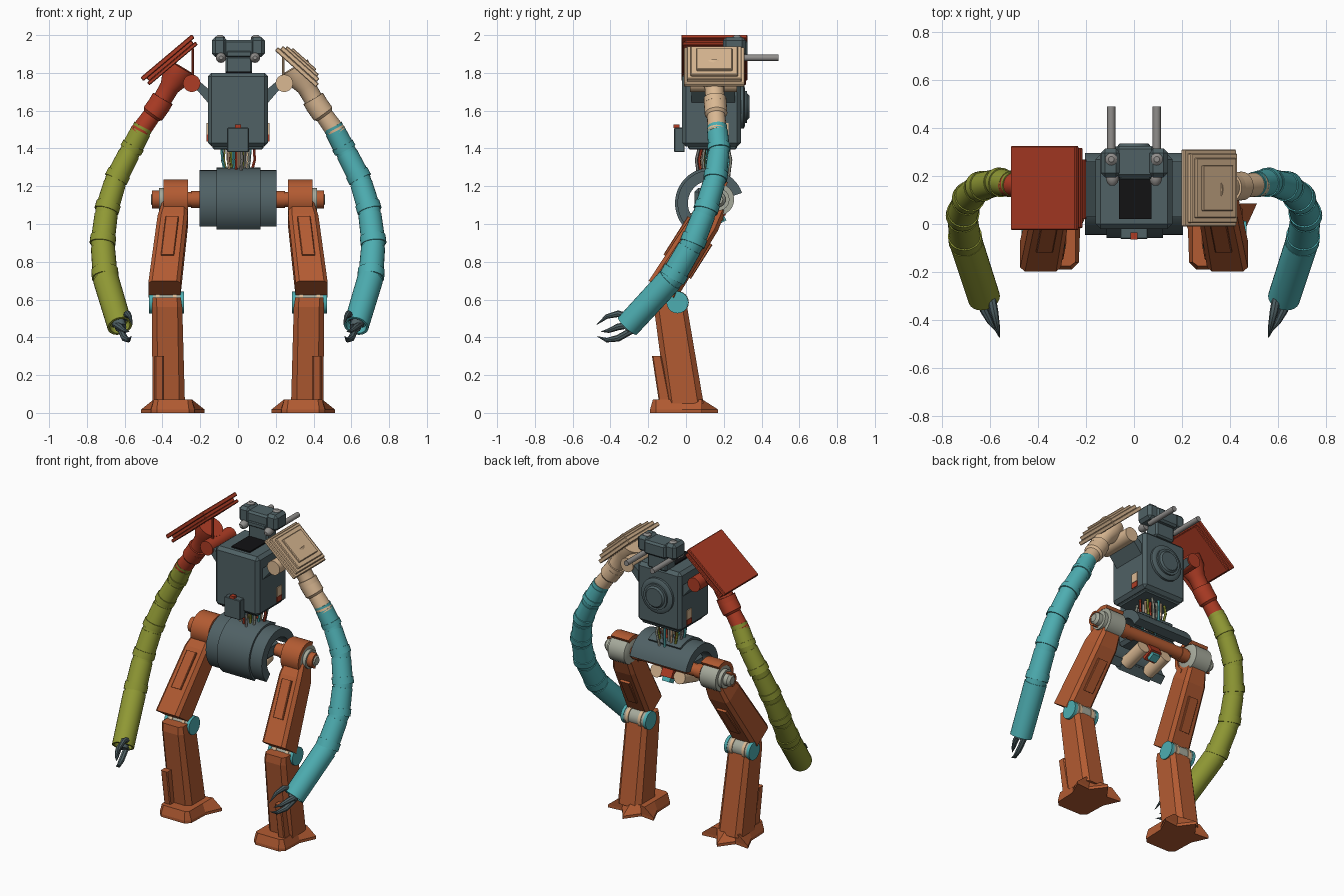
import bpy, bmesh, math, random
from mathutils import Vector, Euler

cube = bpy.data.objects.get("Cube")
if cube:
    bpy.data.objects.remove(cube)
random.seed(4)


def material(name, *rgb):
    m = bpy.data.materials.new(name)
    m.use_nodes = True
    m.diffuse_color = (*rgb, 1)
    m.node_tree.nodes["Principled BSDF"].inputs["Base Color"].default_value = (*rgb, 1)
    return m


SLATE = material("slate", .08, .12, .13)
RED = material("red", .42, .045, .018)
ORANGE = material("burnt orange", .45, .105, .032)
OLIVE = material("olive", .28, .32, .035)
CYAN = material("cyan", .075, .42, .44)
BEIGE = material("beige", .70, .48, .29)
GREY = material("grey", .28, .27, .26)
PALE = material("pale grey green", .38, .40, .33)
BLACK = material("black", .006, .006, .007)


def finish(name, bm, mat, smooth=False):
    bmesh.ops.recalc_face_normals(bm, faces=bm.faces)
    mesh = bpy.data.meshes.new(name)
    bm.to_mesh(mesh)
    bm.free()
    mesh.materials.append(mat)
    ob = bpy.data.objects.new(name, mesh)
    bpy.context.collection.objects.link(ob)
    if smooth:
        bpy.ops.object.select_all(action='DESELECT')
        ob.select_set(True)
        bpy.context.view_layer.objects.active = ob
        bpy.ops.object.shade_smooth_by_angle(angle=math.radians(35))
    return ob


def loft(name, rings, mat, smooth=False):
    """Skin a list of equal rings and cap both ends."""
    bm = bmesh.new()
    rows = [[bm.verts.new(p) for p in ring] for ring in rings]
    n = len(rows[0])
    for a, b in zip(rows, rows[1:]):
        for i in range(n):
            j = (i + 1) % n
            bm.faces.new((a[i], a[j], b[j], b[i]))
    bm.faces.new(rows[0])
    bm.faces.new(rows[-1])
    return finish(name, bm, mat, smooth)


def tube(name, stations, mat, n=20):
    """Round body through (point, radius) stations."""
    pts = [Vector(p) for p, r in stations]
    whole = pts[-1] - pts[0]
    ref = Vector((0, 0, 1)) if abs(whole.x) > abs(whole.z) else Vector((1, 0, 0))
    rings = []
    for i, (p, r) in enumerate(stations):
        t = pts[min(i + 1, len(pts) - 1)] - pts[max(i - 1, 0)]
        t = (t if t.length > 1e-5 else whole).normalized()
        u = ref.cross(t).normalized()
        v = t.cross(u)
        rings.append([pts[i] + r * (math.cos(a) * u + math.sin(a) * v)
                      for a in (2 * math.pi * k / n for k in range(n))])
    return loft(name, rings, mat, True)


def turned(name, a, b, profile, mat, n=24):
    """Round body from a to b with (fraction, radius) profile."""
    a, b = Vector(a), Vector(b)
    t = (b - a).normalized()
    u = (Vector((0, 0, 1)) if abs(t.x) > .7 else Vector((1, 0, 0))).cross(t).normalized()
    v = t.cross(u)
    rings = [[a.lerp(b, f) + r * (math.cos(k * math.tau / n) * u + math.sin(k * math.tau / n) * v)
              for k in range(n)] for f, r in profile]
    return loft(name, rings, mat, True)


def cyl(name, a, b, r, mat, n=24):
    return turned(name, a, b, [(0, r), (1, r)], mat, n)


def box(name, centre, size, mat, rot=(0, 0, 0), bevel=0.0):
    bm = bmesh.new()
    bmesh.ops.create_cube(bm, size=1)
    bmesh.ops.scale(bm, vec=size, verts=bm.verts)
    if bevel:
        bmesh.ops.bevel(bm, geom=bm.edges[:], offset=bevel, segments=1, affect='EDGES')
    bmesh.ops.rotate(bm, matrix=Euler(rot).to_matrix(), verts=bm.verts)
    bmesh.ops.translate(bm, vec=centre, verts=bm.verts)
    return finish(name, bm, mat)


def cut_rect(c, v, hx, hy, cut):
    """Rectangle ring with cut corners, spanned by x and v."""
    c, u, v = Vector(c), Vector((1, 0, 0)), Vector(v).normalized()
    flat = []
    for sx, sy in ((1, 1), (-1, 1), (-1, -1), (1, -1)):
        pair = [(sx * hx, sy * (hy - cut)), (sx * (hx - cut), sy * hy)]
        flat += pair if sx * sy > 0 else pair[::-1]
    return [c + u * x + v * y for x, y in flat]


def shell(name, x0, x1, y, z, r_out, r_in, start, end, mat, n=20):
    """Curved cover round an x axis; angle 0 points to the back, 90 up."""
    rings = []
    for k in range(n + 1):
        a = math.radians(start + (end - start) * k / n)
        d = Vector((0, math.cos(a), math.sin(a)))
        o = Vector((0, y, z))
        rings.append([o + d * r + Vector((x, 0, 0))
                      for r, x in ((r_out, x0), (r_out, x1), (r_in, x1), (r_in, x0))])
    return loft(name, rings, mat, True)


# Torso with front box, back drum and display
box("torso", (0, .135, 1.605), (.32, .31, .39), SLATE, bevel=.02)
box("torso_base", (0, .14, 1.41), (.27, .26, .03), SLATE, bevel=.008)
box("chest_box", (0, -.035, 1.445), (.115, .055, .13), SLATE, bevel=.004)
loft("chest_box_pyramid", [cut_rect((0, -.062, 1.445), (0, 0, 1), .05, .058, .002),
                           cut_rect((0, -.042, 1.445), (0, 0, 1), .006, .006, .001)], SLATE)
box("chest_lamp", (0, -.05, 1.518), (.03, .03, .018), RED)
turned("back_drum", (0, .28, 1.62), (0, .335, 1.62),
       [(0, .115), (.45, .115), (.6, .1), (.6, .085), (.8, .085), (.8, .07), (1, .06)], SLATE, 32)
box("display", (.005, .11, 1.804), (.135, .18, .009), BLACK)

# Head
box("neck", (.005, .25, 1.84), (.14, .1, .1), SLATE, bevel=.01)
box("head", (.005, .26, 1.93), (.16, .13, .09), SLATE, bevel=.012)
box("brow", (.005, .23, 1.9), (.13, .09, .03), SLATE, bevel=.005)
for s in (-1, 1):
    box("head_pod", (s * .1 + .002, .255, 1.937), (.08, .12, .105), SLATE, bevel=.018)
    cyl("antenna", (s * .095, .26, 1.88), (s * .095, .49, 1.88), .017, GREY, 16)
    turned("head_light", (s * .09, .16, 1.88), (s * .09, .22, 1.88),
           [(0, .01), (.2, .022), (.5, .027), (1, .022)], GREY, 16)
    turned("antenna_socket", (s * .095, .27, 1.975), (s * .095, .27, 2.0),
           [(0, .025), (.6, .025), (1, .012)], GREY, 16)

# Waist cables
for i in range(26):
    a, r = i * 2.4, .085 * math.sqrt((i + .5) / 26)
    x, y = r * math.cos(a), .15 + r * math.sin(a)
    b = random.uniform(1, 1.25)
    tube("waist_cable", [((x * 1.1, y, 1.41), .008), ((x * b, .15 + (y - .15) * b, 1.34), .008),
                         ((x * .75, y, 1.22), .008)], (PALE, CYAN, BEIGE, RED, OLIVE, GREY)[i % 6], 6)

# Pelvis cover and the mechanism under it
shell("pelvis_cover", -.205, .205, .13, 1.11, .175, .12, 18, 225, SLATE, 28)
shell("pelvis_band", -.115, .12, .13, 1.11, .188, .13, 60, 228, SLATE, 28)
box("pelvis_core", (0, .12, 1.14), (.34, .15, .1), SLATE, bevel=.02)
cyl("hip_axle", (-.3, .17, 1.13), (.3, .17, 1.13), .04, ORANGE)
box("pelvis_valve", (0, .16, 1.06), (.08, .08, .07), RED, rot=(.5, 0, 0))
box("pelvis_valve_cap", (0, .18, 1.03), (.055, .05, .05), CYAN, rot=(.5, 0, 0))
for s in (-1, 1):
    cyl("pelvis_motor", (s * .085, .03, 1.015), (s * .085, .19, 1.06), .042, BEIGE)

# Sides that differ: shoulder colour, arm colour, plate layers as length, depth, offset, thickness
SIDES = {
    -1: ("right", RED, OLIVE, (.36, 1.865),
         [(.355, .35, .02, .025), (.31, .31, 0, .025), (.335, .335, -.02, .02)]),
    1: ("left", BEIGE, CYAN, (.325, 1.845),
        [(.29, .32, -.02, .025), (.26, .29, .003, .025), (.225, .25, .02, .02), (.17, .19, .034, .016)])}

ARM = [(.505, .165, 1.51), (.565, .175, 1.395), (.645, .155, 1.24), (.695, .105, 1.075),
       (.717, .035, .9), (.703, -.07, .72), (.625, -.31, .46)]
CLAWS = [[(.60, -.28, .5), (.585, -.36, .525), (.572, -.42, .51), (.56, -.475, .465)],
         [(.62, -.28, .44), (.60, -.36, .395), (.58, -.42, .385), (.565, -.47, .405)],
         [(.65, -.28, .47), (.625, -.36, .455), (.6, -.41, .435), (.575, -.45, .43)]]

for s, (side, shoulder, arm, (px, pz), layers) in SIDES.items():
    def P(x, y, z):
        return (s * x, y, z)

    # Shoulder mount, plate stack and upper sleeve
    t = s * (.73 if s > 0 else .70)
    for length, depth, off, thick in layers:
        c = Vector((s * px, .15, pz)) + off * Vector((math.sin(t), 0, math.cos(t)))
        box(side + "_shoulder_plate", c, (length, depth, thick), shoulder, (0, t, 0), .004)
    loft(side + "_shoulder_strut", [
        [P(.14, y, 1.62), P(.14, y, 1.70), P(.215, y, 1.765), P(.235, y, 1.73)] for y in (.03, .26)], SLATE)
    turned(side + "_shoulder_pivot", P(.245, .02, 1.745), P(.245, .27, 1.745),
           [(0, .03), (0, .046), (1, .046), (1, .03)], shoulder)
    cyl(side + "_shoulder_rod", P(.24, .08, 1.75), P(.24, .08, 1.93), .007, shoulder, 8)
    turned(side + "_shoulder_sleeve", P(.30, .145, 1.83), P(.415, .155, 1.635),
           [(0, .08), (.3, .075), (.55, .052), (.85, .05), (.85, .06), (1, .06)], shoulder)
    turned(side + "_upper_sleeve", P(.41, .155, 1.64), P(.525, .166, 1.48),
           [(0, .06), (.35, .06), (.42, .048), (1, .052)], shoulder)

    # Segmented hose arm
    for i, (a, b) in enumerate(zip(ARM, ARM[1:])):
        r = .053 + .0022 * i
        last = i == len(ARM) - 2
        cuff = .06 if last else .15
        prof = [(-.06, r), (cuff, r * .97), (cuff, r * 1.03), (.8, r * 1.06), (.8, r * 1.15), (1.03, r * 1.15)]
        if last:
            prof = [(-.06, r), (.06, r), (.06, r * 1.08), (1, r * 1.05), (1, r * .85), (.9, r * .8)]
        turned(side + "_arm_segment", P(*a), P(*b), prof, arm)
    turned(side + "_hand", P(.65, -.23, .54), P(.62, -.32, .45), [(0, .04), (1, .03)], SLATE, 12)
    for claw in CLAWS:
        tube(side + "_claw", [(P(*p), r) for p, r in zip(claw, (.018, .018, .012, .001))], SLATE, 8)

    # Hip joint
    turned(side + "_hip_drum", P(.265, .17, 1.13), P(.46, .17, 1.13),
           [(0, .06), (.06, .085), (.66, .085), (.66, .06), (.78, .06), (.78, .04), (.92, .04), (1, .025)], PALE)
    shell(side + "_hip_cover", s * .265, s * .395, .17, 1.13, .105, .08, 60, 240, ORANGE)
    cyl(side + "_hip_collar", P(.205, .17, 1.13), P(.25, .17, 1.13), .045, ORANGE)
    shell(side + "_hip_cap_cover", s * .40, s * .455, .17, 1.13, .048, .035, 80, 260, ORANGE, 10)

    # Thigh
    lo, hi = Vector(P(.39, -.125, .65)), Vector(P(.335, .16, 1.1))
    front = Vector((0, -.83, .56))
    loft(side + "_thigh", [cut_rect(hi, front, .065, .06, .018), cut_rect(hi.lerp(lo, .2), front, .08, .08, .02),
                           cut_rect(lo, front, .085, .088, .02)], ORANGE)
    for d, length in ((1, (.25, .7)), (-1, (.35, .75))):
        ends = [hi.lerp(lo, f) + front * .076 * d for f in length]
        loft(side + "_thigh_panel", [cut_rect(e, front, .035, .02, .004) for e in ends], ORANGE)

    # Knee joint
    cyl(side + "_knee_drum", P(.30, -.045, .585), P(.46, -.045, .585), .055, PALE)
    for x in (.287, .45):
        cyl(side + "_knee_cap", P(x, -.045, .585), P(x + .02, -.045, .585), .058, CYAN)
    for x in (.325, .415):
        cyl(side + "_knee_band", P(x, -.045, .585), P(x + .02, -.045, .585), .06, BEIGE)

    # Shin
    back = (0, 1, 0)
    loft(side + "_shin", [cut_rect(P(.378, -.09, .61), back, .075, .075, .02),
                          cut_rect(P(.375, -.082, .56), back, .08, .088, .025),
                          cut_rect(P(.367, -.005, .05), back, .086, .098, .03)], ORANGE)
    loft(side + "_shin_panel", [cut_rect(P(.417, -.155, .3), back, .024, .025, .006),
                                cut_rect(P(.417, -.115, .07), back, .024, .03, .006)], ORANGE)

    # Foot with three pointed heels
    outline = [(0, -.19), (.085, -.19), (.115, -.16), (.12, -.02), (.168, .085), (.07, .075), (0, .17)]
    outline += [(-x, y) for x, y in outline[-2:0:-1]]
    rings = []
    for z, grow in ((0, 1), (.018, 1), (.072, 0)):
        rings.append([P(.345 + (x if grow else max(-.1, min(.1, x * .92))),
                        y if grow else max(-.175, min(.085, y)), z) for x, y in outline])
    loft(side + "_foot", rings, ORANGE)

    # Coloured ports on the torso side
    box(side + "_port_upper", P(.161, .2, 1.505), (.009, .05, .06), BEIGE)
    box(side + "_port_lower", P(.161, .2, 1.455), (.009, .05, .035), RED)
